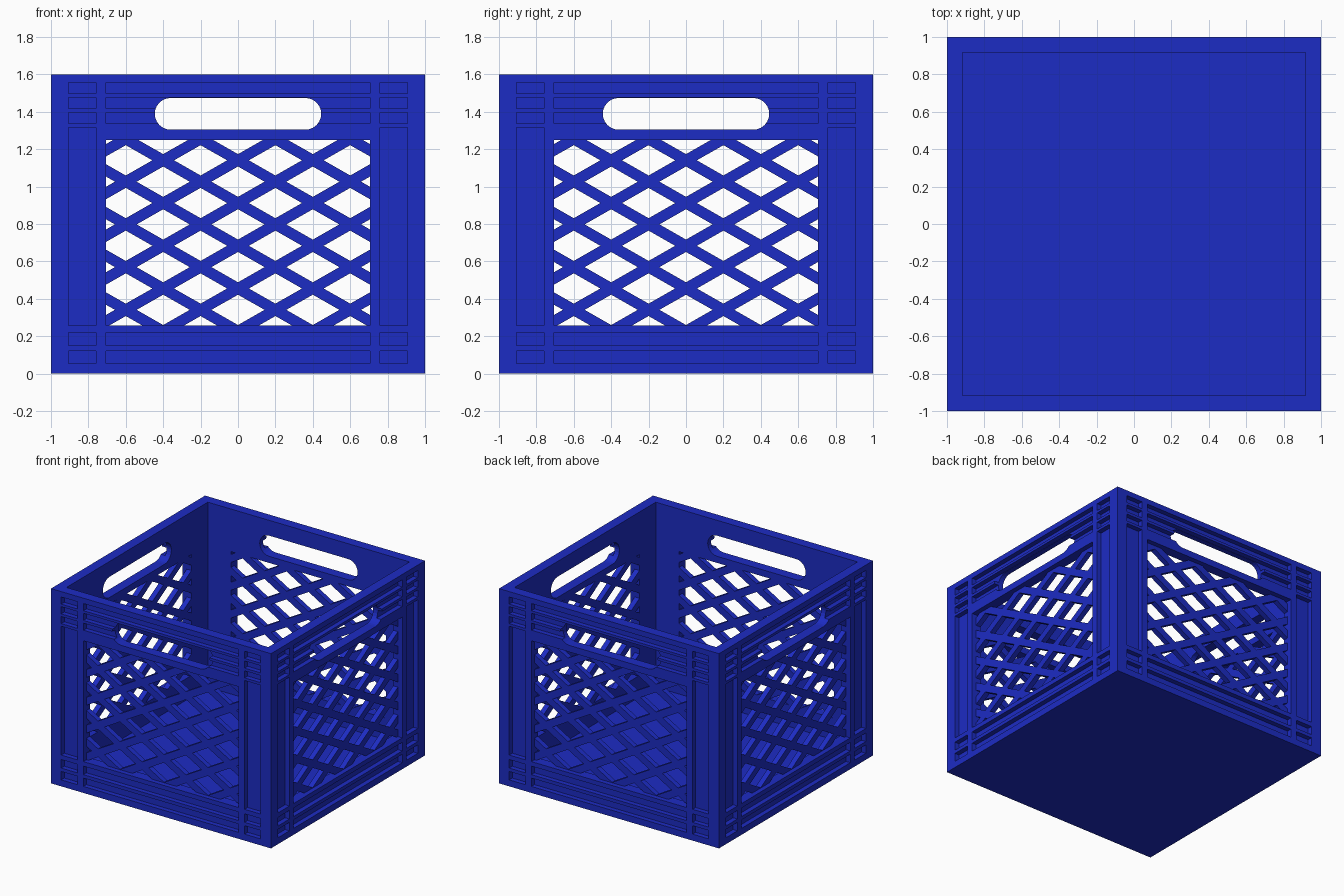
import bpy, bmesh
from math import pi, sin, cos
from mathutils import Matrix

if "Cube" in bpy.data.objects:
    bpy.data.objects.remove(bpy.data.objects["Cube"])

blue = bpy.data.materials.new("blue_plastic")
blue.diffuse_color = (0.012, 0.025, 0.55, 1)
blue.use_nodes = True
blue.node_tree.nodes["Principled BSDF"].inputs["Base Color"].default_value = blue.diffuse_color

WALL_IN, RELIEF = 0.917, 0.96          # inner wall plane, bottom of the pockets
WIN = (-0.705, 0.705, 0.257, 1.25)     # lattice window x0, x1, z0, z1


def prism(bm, pts, y0, y1, turn=0.0):
    """Extrude an x-z outline from y0 to y1, then turn it about z."""
    rot = Matrix.Rotation(turn, 4, 'Z')
    a = [bm.verts.new(rot @ Matrix.Translation((x, y0, z)).to_translation()) for x, z in pts]
    b = [bm.verts.new(rot @ Matrix.Translation((x, y1, z)).to_translation()) for x, z in pts]
    bm.faces.new(a)
    bm.faces.new(b[::-1])
    n = len(pts)
    for i in range(n):
        j = (i + 1) % n
        bm.faces.new((a[j], a[i], b[i], b[j]))


def rect(x0, x1, z0, z1):
    return [(x0, z0), (x1, z0), (x1, z1), (x0, z1)]


def finish(bm, name):
    bmesh.ops.recalc_face_normals(bm, faces=bm.faces[:])
    me = bpy.data.meshes.new(name)
    bm.to_mesh(me)
    bm.free()
    me.materials.append(blue)
    ob = bpy.data.objects.new(name, me)
    bpy.context.collection.objects.link(ob)
    return ob


def cut(ob, bm):
    """Subtract the cutter mesh and remove it."""
    cutter = finish(bm, "cutter")
    cutter.hide_render = True
    mod = ob.modifiers.new("cut", 'BOOLEAN')
    mod.operation, mod.solver, mod.object = 'DIFFERENCE', 'EXACT', cutter
    bpy.context.view_layer.objects.active = ob
    bpy.ops.object.modifier_apply(modifier=mod.name)
    bpy.data.objects.remove(cutter)


turns = [k * pi / 2 for k in range(4)]

# Crate shell: a box with an open cavity
bm = bmesh.new()
prism(bm, rect(-1, 1, 0, 1.6), -1, 1)
frame = finish(bm, "crate_frame")
bm = bmesh.new()
prism(bm, rect(-WALL_IN, WALL_IN, 0.08, 1.8), -WALL_IN, WALL_IN)
cut(frame, bm)

# Shallow pockets between the ribs, on all four sides
rows = [(0.053, 0.122), (0.15, 0.22), (1.337, 1.395), (1.417, 1.476), (1.497, 1.556)]
bm = bmesh.new()
for t in turns:
    for z0, z1 in rows:
        for x0, x1 in ((-0.907, -0.76), (-0.705, 0.705), (0.76, 0.907)):
            prism(bm, rect(x0, x1, z0, z1), -1.1, -RELIEF, t)
    for x0, x1 in ((-0.907, -0.76), (0.76, 0.907)):
        prism(bm, rect(x0, x1, 0.257, 1.315), -1.1, -RELIEF, t)
cut(frame, bm)

# Rounded hand slots and lattice windows, straight through each wall
R, CX, CZ = 0.085, 0.36, 1.389
arc = [-pi / 2 + pi * i / 12 for i in range(13)]
slot = [(CX + R * cos(a), CZ + R * sin(a)) for a in arc]
slot += [(-CX - R * cos(a), CZ - R * sin(a)) for a in arc]
bm = bmesh.new()
for t in turns:
    prism(bm, slot, -1.1, -0.85, t)
    prism(bm, rect(*WIN), -1.1, -0.85, t)
cut(frame, bm)

# Lattice panel: a thin plate pierced by staggered diamonds
DX, DZ, OPEN = 0.2, 0.1142, 0.71
bm = bmesh.new()
prism(bm, rect(*WIN), -RELIEF, -WALL_IN)
panel = finish(bm, "lattice_front")
bm = bmesh.new()
for col in range(-4, 5):
    for row in range(-1, 10):
        if (col + row) % 2:
            x, z = col * DX, 0.341 + (row - 1) * DZ
            w, h = DX * OPEN, DZ * OPEN
            prism(bm, [(x - w, z), (x, z - h), (x + w, z), (x, z + h)], -1.1, -0.85)
cut(panel, bm)

# Same panel on the other three sides
for t, side in zip(turns[1:], ("right", "back", "left")):
    ob = bpy.data.objects.new("lattice_" + side, panel.data)
    ob.rotation_euler.z = t
    bpy.context.collection.objects.link(ob)
